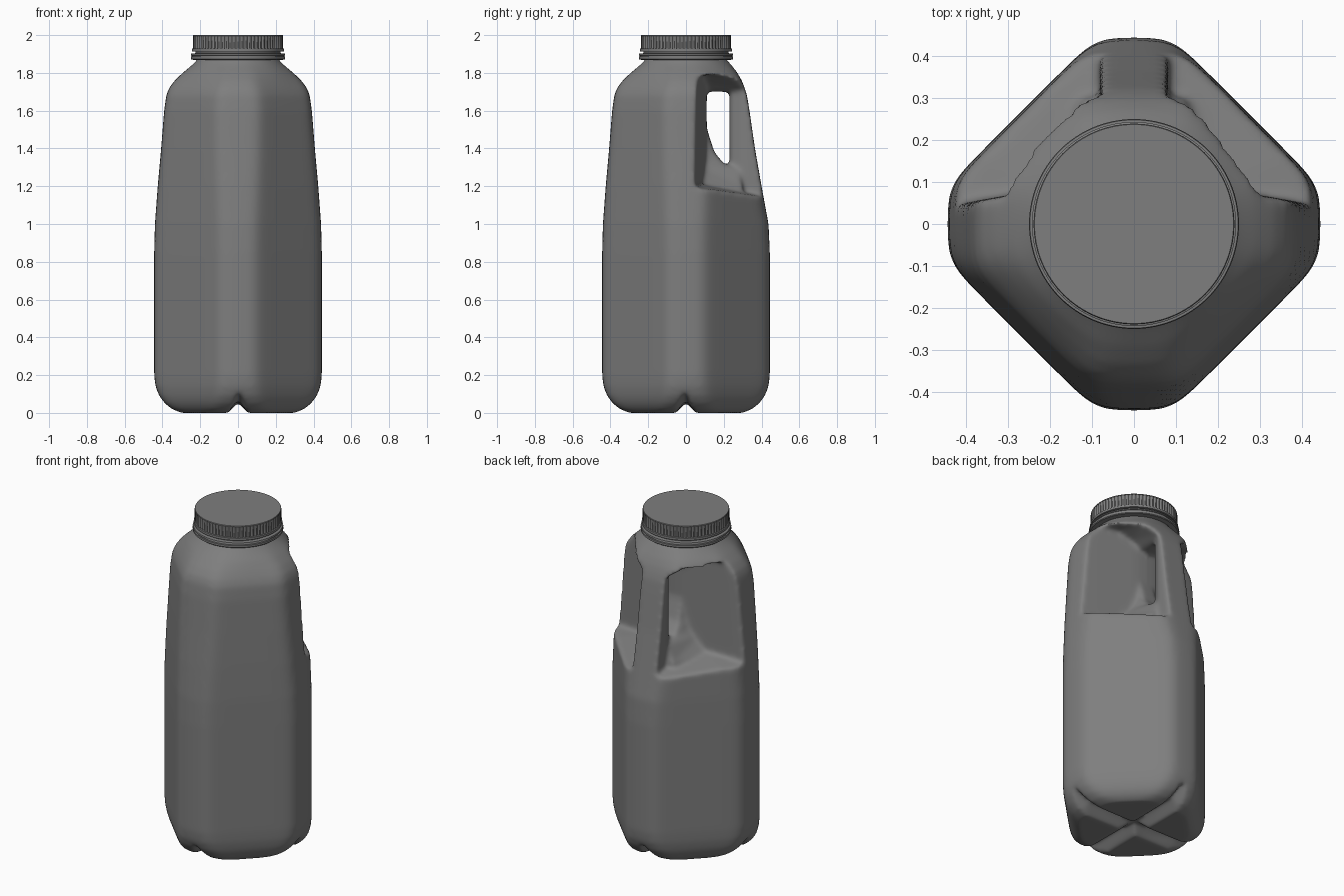
import bpy, bmesh, math

cube = bpy.data.objects.get("Cube")
if cube:
    bpy.data.objects.remove(cube, do_unlink=True)

grey = bpy.data.materials.new("grey plastic")
grey.use_nodes = True
grey.diffuse_color = (0.21, 0.21, 0.21, 1)
grey.node_tree.nodes["Principled BSDF"].inputs["Base Color"].default_value = (0.21, 0.21, 0.21, 1)


def loft(name, sections):
    """Skin equal-length loops of points and cap both ends."""
    bm = bmesh.new()
    rows = [[bm.verts.new(p) for p in s] for s in sections]
    n = len(rows[0])
    for a, b in zip(rows, rows[1:]):
        for i in range(n):
            j = (i + 1) % n
            bm.faces.new((a[i], a[j], b[j], b[i]))
    bm.faces.new(rows[0])
    bm.faces.new(rows[-1])
    bmesh.ops.recalc_face_normals(bm, faces=bm.faces)
    mesh = bpy.data.meshes.new(name)
    bm.to_mesh(mesh)
    bm.free()
    mesh.materials.append(grey)
    obj = bpy.data.objects.new(name, mesh)
    bpy.context.collection.objects.link(obj)
    return obj


def shade(obj, degrees):
    bpy.ops.object.select_all(action='DESELECT')
    obj.select_set(True)
    bpy.context.view_layer.objects.active = obj
    bpy.ops.object.shade_smooth_by_angle(angle=math.radians(degrees))


# Bottle body: a chamfered diamond section that turns round at the neck
def body_ring(z, flat, back, diagonal, roundness, n=128):
    pts = []
    for i in range(n):
        t = 2 * math.pi * i / n
        c, s = math.cos(t), math.sin(t)
        limits = (flat / max(abs(c), 1e-6),
                  (back if s > 0 else flat) / max(abs(s), 1e-6),
                  diagonal / (abs(c) + abs(s)))
        m = min(limits)
        r = m * sum((m / v) ** 26 for v in limits) ** (-1 / 26)
        r = r * (1 - roundness) + flat * roundness
        pts.append((r * c, r * s, z))
    return pts


# height, flat distance, back flat distance, diagonal size, roundness
profile = [
    (0.00, 0.300, 0.300, 0.430, 0), (0.02, 0.350, 0.350, 0.470, 0),
    (0.05, 0.388, 0.388, 0.500, 0), (0.09, 0.418, 0.418, 0.520, 0),
    (0.14, 0.437, 0.437, 0.532, 0), (0.20, 0.444, 0.444, 0.536, 0),
    (0.85, 0.444, 0.444, 0.536, 0), (1.00, 0.440, 0.437, 0.534, 0),
    (1.20, 0.425, 0.400, 0.526, 0), (1.40, 0.407, 0.365, 0.514, 0),
    (1.60, 0.391, 0.336, 0.500, 0), (1.68, 0.380, 0.320, 0.485, 0.05),
    (1.72, 0.365, 0.305, 0.460, 0.1), (1.76, 0.335, 0.282, 0.420, 0.25),
    (1.80, 0.293, 0.252, 0.375, 0.5), (1.84, 0.245, 0.225, 0.315, 0.85),
    (1.87, 0.215, 0.215, 0.300, 1), (1.89, 0.205, 0.205, 0.300, 1),
]
body = loft("bottle_body", [body_ring(*row) for row in profile])

# Grip recess: wraps round the handle and opens both back faces
# inner x, y, bottom, top, then outer x, y, bottom, top
grip = [
    (0.00, 0.110, 1.25, 1.70, 0.00, 0.230, 1.25, 1.70),
    (0.05, 0.108, 1.24, 1.71, 0.05, 0.234, 1.24, 1.70),
    (0.10, 0.102, 1.22, 1.75, 0.08, 0.300, 1.17, 1.71),
    (0.20, 0.085, 1.21, 1.79, 0.09, 0.600, 1.10, 1.72),
    (0.32, 0.065, 1.20, 1.78, 0.50, 0.500, 1.10, 1.80),
    (0.46, 0.040, 1.19, 1.67, 0.56, 0.100, 1.14, 1.67),
]


def grip_section(side, ix, iy, ib, it, ox, oy, ob, ot):
    return [(side * ix, iy, ib), (side * ix, iy, it),
            (side * ox, oy, ot), (side * ox, oy, ob)]


recess = loft("grip_cutter",
              [grip_section(-1, *g) for g in reversed(grip[1:])]
              + [grip_section(1, *g) for g in grip])

# Web that joins the foot of the handle to the body below the finger hole
web_rows = [(1.10, 0.30, 0.15), (1.20, 0.30, 0.12), (1.29, 0.28, 0.075),
            (1.32, 0.20, 0.065), (1.38, 0.15, 0.055), (1.48, 0.118, 0.045),
            (1.55, 0.10, 0.04)]
web = loft("handle_web", [[(-1.8 * w, 0.06, z), (1.8 * w, 0.06, z), (w, y, z), (-w, y, z)]
                          for z, y, w in web_rows])

# Crossed grooves under the base, rising at the corners
groove_rows = [(-0.52, 0.17), (-0.32, 0.07), (0, 0.055), (0.32, 0.07), (0.52, 0.17)]
groove_a = loft("base_groove_a", [[(-0.07, t, -0.02), (0, t, h), (0.07, t, -0.02)]
                                  for t, h in groove_rows])
groove_b = loft("base_groove_b", [[(t, -0.07, -0.02), (t, 0, h), (t, 0.07, -0.02)]
                                  for t, h in groove_rows])

# Combine, then remesh and relax for soft blow-moulded edges
helpers = [(recess, 'DIFFERENCE'), (web, 'UNION'),
           (groove_a, 'DIFFERENCE'), (groove_b, 'DIFFERENCE')]
for helper, operation in helpers:
    helper.hide_render = True
    mod = body.modifiers.new(helper.name, 'BOOLEAN')
    mod.operation = operation
    mod.solver = 'EXACT'
    mod.object = helper
remesh = body.modifiers.new("remesh", 'REMESH')
remesh.mode = 'VOXEL'
remesh.voxel_size = 0.011
remesh.use_smooth_shade = True
relax = body.modifiers.new("relax", 'SMOOTH')
relax.factor = 0.5
relax.iterations = 14

bpy.context.view_layer.update()
depsgraph = bpy.context.evaluated_depsgraph_get()
finished = bpy.data.meshes.new_from_object(body.evaluated_get(depsgraph))
body.modifiers.clear()
body.data = finished
finished.materials.clear()
finished.materials.append(grey)
for helper, _ in helpers:
    bpy.data.objects.remove(helper, do_unlink=True)
shade(body, 60)


# Neck collar and ribbed cap
def circle(z, r, ripple=0.0, n=288, ribs=72):
    return [((r + ripple * math.cos(ribs * t)) * math.cos(t),
             (r + ripple * math.cos(ribs * t)) * math.sin(t), z)
            for t in (2 * math.pi * i / n for i in range(n))]


neck = loft("neck_collar", [circle(z, r, n=96) for z, r in [
    (1.84, 0.195), (1.868, 0.215), (1.870, 0.246), (1.874, 0.25), (1.886, 0.25),
    (1.888, 0.245), (1.892, 0.245), (1.894, 0.25), (1.902, 0.248), (1.904, 0.226),
    (1.92, 0.226)]])
shade(neck, 35)

cap = loft("ribbed_cap", [
    circle(1.912, 0.236), circle(1.914, 0.243), circle(1.928, 0.243),
    circle(1.930, 0.2365, 0.003), circle(1.994, 0.2365, 0.003),
    circle(1.996, 0.239), circle(2.0, 0.237)])
shade(cap, 35)
